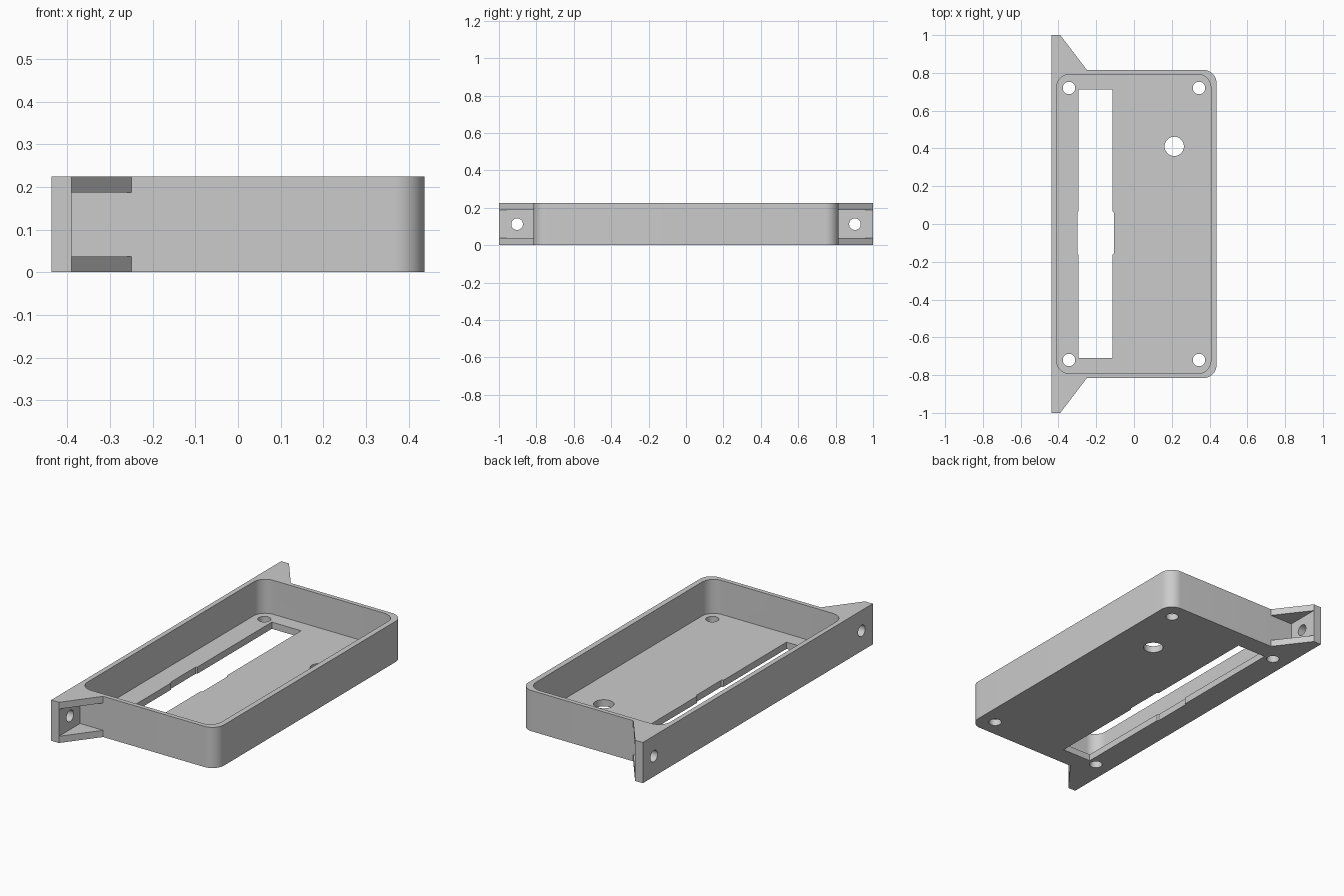
import bpy
import bmesh
from math import sin, cos, pi

if "Cube" in bpy.data.objects:
    bpy.data.objects.remove(bpy.data.objects["Cube"])

HEIGHT, FLOOR = 0.224, 0.037
HALF_X, HALF_Y, EAR_Y = 0.437, 0.816, 1.0
PLATE_X, GUSSET_X = -0.39, -0.25

grey = bpy.data.materials.new("plain grey")
grey.use_nodes = True
colour = (0.6, 0.6, 0.6, 1)
grey.diffuse_color = colour
grey.node_tree.nodes["Principled BSDF"].inputs["Base Color"].default_value = colour


def arc(cx, cy, r, start, sweep, n):
    return [(cx + r * cos(start + sweep * i / n), cy + r * sin(start + sweep * i / n))
            for i in range(n + 1)]


def circle(cx, cy, r):
    return arc(cx, cy, r, 0, 2 * pi, 40)[:-1]


def rect(x0, x1, y0, y1):
    return [(x0, y0), (x1, y0), (x1, y1), (x0, y1)]


def rounded_rect(x0, x1, y0, y1, r):
    corners = [(x1 - r, y1 - r), (x0 + r, y1 - r), (x0 + r, y0 + r), (x1 - r, y0 + r)]
    return [p for i, (x, y) in enumerate(corners) for p in arc(x, y, r, i * pi / 2, pi / 2, 12)]


def prism(name, outline, low, high, along_x=False):
    """Extrude an outline along z, or a (y, z) outline along x."""
    bm = bmesh.new()

    def place(p, t):
        return (t, p[0], p[1]) if along_x else (p[0], p[1], t)

    bottom = [bm.verts.new(place(p, low)) for p in outline]
    top = [bm.verts.new(place(p, high)) for p in outline]
    bm.faces.new(bottom[::-1])
    bm.faces.new(top)
    for i in range(len(outline)):
        j = (i + 1) % len(outline)
        bm.faces.new((bottom[i], bottom[j], top[j], top[i]))
    bmesh.ops.recalc_face_normals(bm, faces=bm.faces)
    mesh = bpy.data.meshes.new(name)
    bm.to_mesh(mesh)
    bm.free()
    mesh.materials.append(grey)
    obj = bpy.data.objects.new(name, mesh)
    bpy.context.collection.objects.link(obj)
    return obj


def cut(target, cutter):
    cutter.hide_render = True
    mod = target.modifiers.new("cut", "BOOLEAN")
    mod.operation, mod.solver, mod.object = "DIFFERENCE", "EXACT", cutter
    bpy.context.view_layer.objects.active = target
    bpy.ops.object.modifier_apply(modifier=mod.name)
    bpy.data.objects.remove(cutter)


# Body outline: rounded on the left side, with a tapering ear at each end
r = 0.07
outline = [(-HALF_X, -EAR_Y), (PLATE_X, -EAR_Y), (GUSSET_X, -HALF_Y)]
outline += arc(HALF_X - r, -HALF_Y + r, r, -pi / 2, pi / 2, 12)
outline += arc(HALF_X - r, HALF_Y - r, r, 0, pi / 2, 12)
outline += [(GUSSET_X, HALF_Y), (PLATE_X, EAR_Y), (-HALF_X, EAR_Y)]
tray = prism("mounting_tray", outline, 0, HEIGHT)

# Open cavity above the floor
cut(tray, prism("cavity", rounded_rect(-0.41, 0.407, -0.792, 0.792, r), FLOOR, 0.4))

# Long slot with a wider middle
slot = [(-0.293, -0.71), (-0.115, -0.71), (-0.115, -0.163), (-0.106, -0.155),
        (-0.106, 0.06), (-0.115, 0.068), (-0.115, 0.713), (-0.293, 0.713),
        (-0.293, 0.068), (-0.3, 0.06), (-0.3, -0.155), (-0.293, -0.163)]
cut(tray, prism("slot", slot, -0.1, 0.1))

# Screw holes in the corners and the cable hole
for x in (-0.344, 0.344):
    for y in (-0.72, 0.72):
        cut(tray, prism("screw_hole", circle(x, y, 0.033), -0.1, 0.1))
cut(tray, prism("cable_hole", circle(0.213, 0.411, 0.051), -0.1, 0.1))

# Ears: pocket between the two gussets and a hole through the plate
for s in (-1, 1):
    y0, y1 = sorted((s * HALF_Y, s * 1.1))
    cut(tray, prism("ear_pocket", rect(PLATE_X, GUSSET_X, y0, y1), 0.037, 0.187))
    cut(tray, prism("ear_hole", circle(s * 0.903, 0.112, 0.031), -0.6, -0.35, True))

bpy.ops.object.select_all(action="DESELECT")
tray.select_set(True)
bpy.context.view_layer.objects.active = tray
bpy.ops.object.shade_smooth_by_angle(angle=pi / 6)
